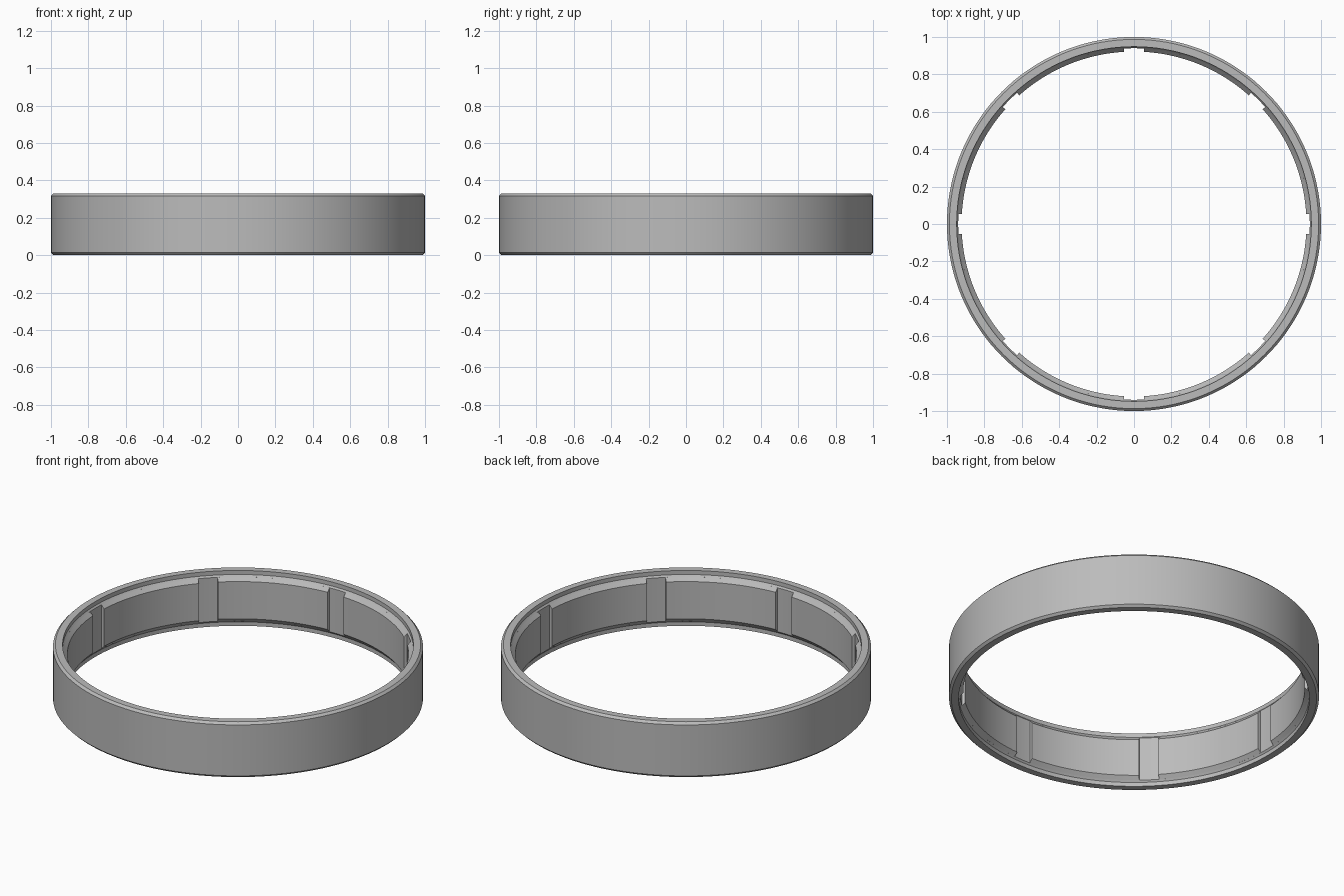
import bpy, bmesh, math

if "Cube" in bpy.data.objects:
    bpy.data.objects.remove(bpy.data.objects["Cube"], do_unlink=True)

HEIGHT = 0.33
SLOTS = 8
SLOT_WIDTH = 0.106

grey = bpy.data.materials.new("neutral grey")
grey.use_nodes = True
grey.diffuse_color = (0.5, 0.5, 0.5, 1)
grey.node_tree.nodes["Principled BSDF"].inputs["Base Color"].default_value = grey.diffuse_color


def mirrored(half):
    """Complete a profile with its reflection about mid height."""
    return half + [(r, HEIGHT - z) for r, z in reversed(half)]


def sweep(name, profile, start, end, steps, closed):
    """Sweep a closed (radius, z) profile around the z axis."""
    bm = bmesh.new()
    count = steps if closed else steps + 1
    rings = []
    for i in range(count):
        a = start + (end - start) * i / steps
        rings.append([bm.verts.new((r * math.cos(a), r * math.sin(a), z)) for r, z in profile])
    n = len(profile)
    for i in range(steps):
        near, far = rings[i], rings[(i + 1) % count]
        for j in range(n):
            k = (j + 1) % n
            bm.faces.new((near[j], near[k], far[k], far[j]))
    if not closed:
        bm.faces.new(rings[0])
        bm.faces.new(rings[-1])
    bmesh.ops.recalc_face_normals(bm, faces=bm.faces)
    mesh = bpy.data.meshes.new(name)
    bm.to_mesh(mesh)
    bm.free()
    mesh.materials.append(grey)
    obj = bpy.data.objects.new(name, mesh)
    bpy.context.collection.objects.link(obj)
    bpy.ops.object.select_all(action="DESELECT")
    obj.select_set(True)
    bpy.context.view_layer.objects.active = obj
    bpy.ops.object.shade_smooth_by_angle(angle=math.radians(25))
    return obj


# Outer band: bevelled outside, stepped and chamfered rims inside
band = mirrored([(0.94, 0.034), (0.948, 0.024), (0.948, 0), (0.987, 0), (1.0, 0.013)])
# The reflected half runs from the outer top bevel back to the inner wall
sweep("outer_band", band, 0, math.tau, 144, True)

# Inner liner: chamfered pads separated by narrow vertical slots
pad = mirrored([(0.96, 0.034), (0.94, 0.034), (0.922, 0.054)])
pitch = math.tau / SLOTS
gap = math.asin(SLOT_WIDTH / 2 / 0.93)
for i in range(SLOTS):
    sweep(f"inner_pad_{i + 1}", pad, i * pitch + gap, (i + 1) * pitch - gap, 18, False)
